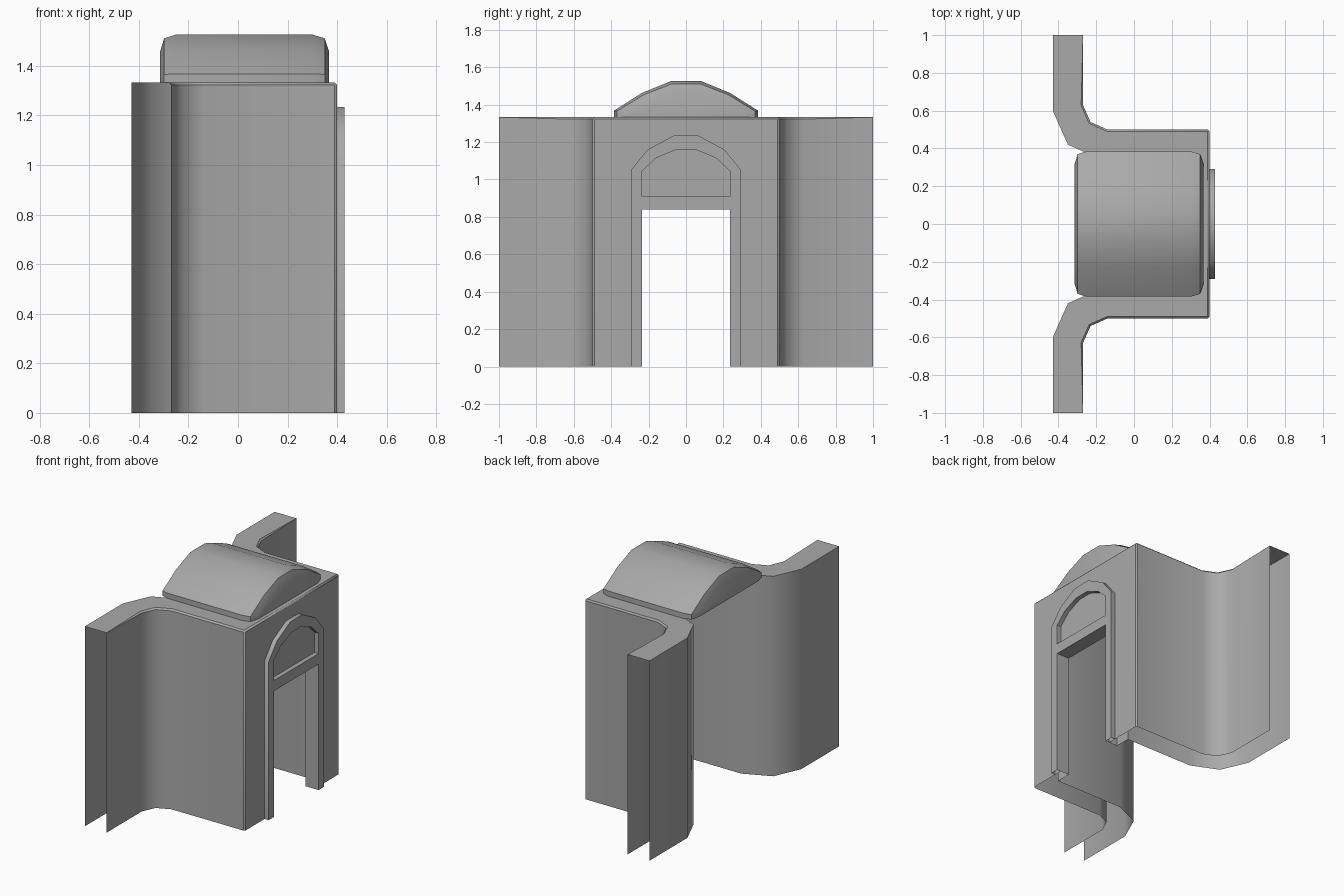
import bpy, bmesh, math
from mathutils import Vector

cube = bpy.data.objects.get("Cube")
if cube:
    bpy.data.objects.remove(cube, do_unlink=True)

grey = bpy.data.materials.new("plain_grey")
grey.use_nodes = True
grey.diffuse_color = (0.4, 0.4, 0.4, 1)
grey.node_tree.nodes["Principled BSDF"].inputs["Base Color"].default_value = (0.4, 0.4, 0.4, 1)

WALL_TOP = 1.333
FRONT = 0.40


def make_object(name, bm):
    bmesh.ops.recalc_face_normals(bm, faces=bm.faces)
    mesh = bpy.data.meshes.new(name)
    bm.to_mesh(mesh)
    bm.free()
    mesh.materials.append(grey)
    obj = bpy.data.objects.new(name, mesh)
    bpy.context.collection.objects.link(obj)
    return obj


def prism(points, direction):
    """Closed solid made by extruding a flat outline."""
    bm = bmesh.new()
    base = bm.faces.new([bm.verts.new(p) for p in points])
    top = bmesh.ops.extrude_face_region(bm, geom=[base], use_keep_orig=True)
    moved = [v for v in top["geom"] if isinstance(v, bmesh.types.BMVert)]
    bmesh.ops.translate(bm, verts=moved, vec=direction)
    bmesh.ops.recalc_face_normals(bm, faces=bm.faces)
    return bm


def mirrored(half):
    """Continue a +y half outline onto the -y side."""
    return half + [(a, -b) for a, b in reversed(half)]


def across(half, x0, x1):
    """Symmetric (y, z) outline extruded along x."""
    outline = half + [(-y, z) for y, z in reversed(half)]
    return prism([(x0, y, z) for y, z in outline], Vector((x1 - x0, 0, 0)))


def cut(obj, cutter):
    cutter.hide_render = True
    mod = obj.modifiers.new("opening", "BOOLEAN")
    mod.operation = "DIFFERENCE"
    mod.solver = "EXACT"
    mod.object = cutter
    bpy.context.view_layer.objects.active = obj
    bpy.ops.object.modifier_apply(modifier=mod.name)


def remove_faces(obj, hidden):
    """Drop the faces for which hidden(centre, normal) holds."""
    bm = bmesh.new()
    bm.from_mesh(obj.data)
    faces = [f for f in bm.faces if hidden(f.calc_center_median(), f.normal)]
    bmesh.ops.delete(bm, geom=faces, context="FACES")
    bm.to_mesh(obj.data)
    bm.free()


def shade(obj):
    obj.data.shade_smooth()
    obj.data.set_sharp_from_angle(angle=math.radians(44))


# Wall: porch block with two curved wings, one plan of even thickness
outer = [(-0.27, 1), (-0.27, 0.63), (-0.23, 0.54), (-0.14, 0.5), (FRONT, 0.5)]
inner = [(-0.43, 1), (-0.43, 0.6), (-0.35, 0.42), (-0.17, 0.34), (0.335, 0.34)]
plan = mirrored(outer) + mirrored(inner)[::-1]
bm = prism([(x, y, 0) for x, y in plan], Vector((0, 0, WALL_TOP)))


def on_outer(v):
    return any(abs(v.co.x - x) + abs(abs(v.co.y) - y) < 1e-4 for x, y in outer)


# Soften the outer top rim and the two front corners
rim = []
for e in bm.edges:
    a, b = e.verts
    if not (on_outer(a) and on_outer(b)):
        continue
    on_top = min(a.co.z, b.co.z) > 1
    corner = abs(a.co.z - b.co.z) > 1 and a.co.x > 0.39
    if on_top or corner:
        rim.append(e)
bmesh.ops.bevel(bm, geom=rim, offset=0.01, segments=1, affect="EDGES", profile=0.5)
# The softened rim tapers to a crisp edge at the wing ends
for v in bm.verts:
    if abs(v.co.y) > 0.999 and v.co.x > -0.3 and v.co.z > 1:
        v.co.x, v.co.z = -0.27, WALL_TOP
bmesh.ops.remove_doubles(bm, verts=bm.verts, dist=1e-5)
wall = make_object("wall", bm)

# Arched surround standing proud of the front
surround = make_object("door_surround", across(
    [(0.291, 0), (0.291, 1.055), (0.205, 1.16), (0.065, 1.235)], FRONT, 0.43))

# Door opening through both, and the shallow arched panel above it
door_cutter = make_object("door_cutter", across(
    [(0.235, -0.1), (0.235, 0.84)], 0.1, 0.6))
panel_cutter = make_object("panel_cutter", across(
    [(0.235, 0.91), (0.235, 1.045), (0.16, 1.115), (0.05, 1.16)], 0.35, 0.6))
cut(wall, door_cutter)
cut(surround, door_cutter)
cut(surround, panel_cutter)
for cutter in (door_cutter, panel_cutter):
    bpy.data.objects.remove(cutter, do_unlink=True)

# Open undersides, wing ends and the back of the surround
remove_faces(wall, lambda c, n: (n.z < -0.9 and c.z < 0.01) or abs(c.y) > 0.99)
remove_faces(surround, lambda c, n: (n.z < -0.9 and c.z < 0.01) or n.x < -0.9)
shade(wall)
shade(surround)

# Vaulted roof: arch sections along x, drawn in at both rounded ends
section = [(0.385, 0), (0.385, 0.035), (0.235, 0.13), (0.08, 0.193)]
stations = [(-0.315, 0.07), (-0.298, 0.015), (-0.25, 0),
            (0.30, 0), (0.35, 0.015), (0.368, 0.07)]
bm = bmesh.new()
rings = []
for x, inset in stations:
    sy, sz = 1 - inset / 0.385, 1 - inset / 0.193
    half = [(y * sy, WALL_TOP + z * sz) for y, z in section]
    loop = half + [(-y, z) for y, z in reversed(half)]
    rings.append([bm.verts.new((x, y, z)) for y, z in loop])
for r, s in zip(rings, rings[1:]):
    for i in range(len(r)):
        j = (i + 1) % len(r)
        bm.faces.new((r[i], r[j], s[j], s[i]))
bm.faces.new(rings[0])
bm.faces.new(rings[-1])
shade(make_object("vaulted_roof", bm))
